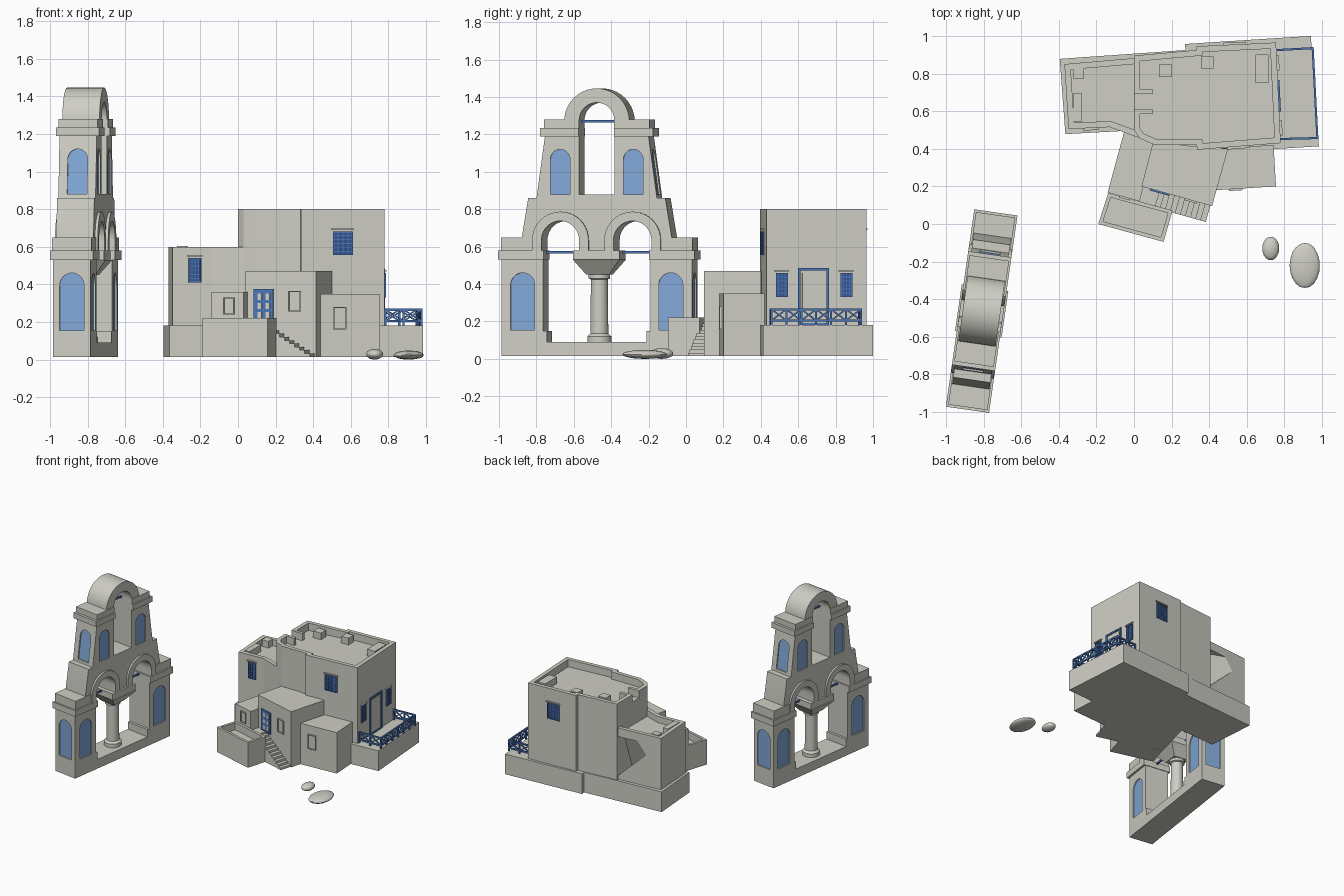
import bpy, bmesh, math, random
from mathutils import Matrix, Vector

if "Cube" in bpy.data.objects:
    bpy.data.objects.remove(bpy.data.objects["Cube"])
random.seed(4)


def material(name, rgb):
    m = bpy.data.materials.new(name)
    m.use_nodes = True
    m.diffuse_color = (*rgb, 1)
    m.node_tree.nodes["Principled BSDF"].inputs["Base Color"].default_value = (*rgb, 1)
    return m


WALL = material("whitewash", (0.62, 0.62, 0.56))
GLASS = material("pale blue", (0.22, 0.39, 0.68))
BLUE = material("painted blue", (0.07, 0.18, 0.48))
NAVY = material("dark blue", (0.03, 0.08, 0.24))


def finish(name, bm, mat, m=Matrix()):
    bmesh.ops.recalc_face_normals(bm, faces=bm.faces)
    mesh = bpy.data.meshes.new(name)
    bm.transform(m)
    bm.to_mesh(mesh)
    bm.free()
    mesh.materials.append(mat)
    ob = bpy.data.objects.new(name, mesh)
    bpy.context.collection.objects.link(ob)
    return ob


def prism(name, pts, lo, hi, mat=WALL, plane="xy", m=Matrix(), rim=0, drop=0):
    """Extrude a flat outline; rim and drop sink the top to leave a parapet."""
    place = {"xy": lambda a, b, h: (a, b, h), "yz": lambda a, b, h: (h, a, b),
             "xz": lambda a, b, h: (a, h, b)}[plane]
    bm = bmesh.new()
    low, top = ([bm.verts.new(place(a, b, h)) for a, b in pts] for h in (lo, hi))
    bm.faces.new(low)
    cap = bm.faces.new(top)
    for i in range(len(pts)):
        j = (i + 1) % len(pts)
        bm.faces.new((low[i], low[j], top[j], top[i]))
    bmesh.ops.recalc_face_normals(bm, faces=bm.faces)
    if rim:
        bmesh.ops.inset_region(bm, faces=[cap], thickness=rim, use_even_offset=True)
        new = bmesh.ops.extrude_face_region(bm, geom=[cap])["geom"]
        verts = [v for v in new if isinstance(v, bmesh.types.BMVert)]
        bmesh.ops.translate(bm, verts=verts, vec=(0, 0, -drop))
        if cap.is_valid:
            bmesh.ops.delete(bm, geom=[cap], context="FACES_ONLY")
    return finish(name, bm, mat, m)


def rect(a0, a1, b0, b1):
    return [(a0, b0), (a1, b0), (a1, b1), (a0, b1)]


def box(name, x0, x1, y0, y1, z0, z1, mat=WALL, m=Matrix()):
    return prism(name, rect(x0, x1, y0, y1), z0, z1, mat, m=m)


def arc(c, r, z, n=20):
    return [(c + r * math.cos(math.pi * i / n), z + r * math.sin(math.pi * i / n)) for i in range(n + 1)]


def arch(c, half, z0, spring):
    return [(c - half, z0), (c + half, z0)] + arc(c, half, spring)


def cut(ob, cutter):
    mod = ob.modifiers.new("cut", "BOOLEAN")
    mod.operation, mod.object, mod.solver = "DIFFERENCE", cutter, "EXACT"
    bpy.context.view_layer.objects.active = ob
    bpy.ops.object.modifier_apply(modifier=mod.name)
    bpy.data.objects.remove(cutter)


def beams(name, segs, w, mat, m=Matrix()):
    bm = bmesh.new()
    for p, q in segs:
        p, q = Vector(p), Vector(q)
        t = Matrix.Translation((p + q) / 2) @ (q - p).to_track_quat("Z", "Y").to_matrix().to_4x4()
        bmesh.ops.create_cube(bm, size=1, matrix=t @ Matrix.Diagonal((w, w, (q - p).length, 1)))
    return finish(name, bm, mat, m)


def lathe(name, x, y, rings, m):
    """Stack of (radius, z) rings about a vertical axis."""
    n = 24
    pts = [(x + math.cos(i * math.tau / n), y + math.sin(i * math.tau / n)) for i in range(n)]
    bm = bmesh.new()
    loops = [[bm.verts.new((x + (a - x) * r, y + (b - y) * r, z)) for a, b in pts] for r, z in rings]
    for s, t in zip(loops, loops[1:]):
        for i in range(n):
            bm.faces.new((s[i], s[(i + 1) % n], t[(i + 1) % n], t[i]))
    bm.faces.new(loops[0])
    bm.faces.new(loops[-1])
    return finish(name, bm, WALL, m)


# ---------- bell tower: local y runs along the facade, x through it ----------
T = Matrix.Translation((-0.81, -0.463, 0)) @ Matrix.Rotation(math.radians(-8.2), 4, "Z")


def face(x, y, deg, lean=0, z0=0):
    """Frame on a tower face: local -y points out of the wall."""
    shear = Matrix.Identity(4)
    shear[1][2], shear[1][3] = lean, -lean * z0
    return T @ Matrix.Translation((x, y, 0)) @ Matrix.Rotation(math.radians(deg), 4, "Z") @ shear


def niche(ob, frame, half, z0, spring):
    outline = arch(0, half, z0, spring)
    cut(ob, prism("cutter", outline, -0.03, 0.016, WALL, "xz", frame))
    prism("niche_pane", outline, 0.009, 0.018, GLASS, "xz", frame)


box("tower_base", -0.1, 0.1, -0.515, 0.515, 0.015, 0.09, m=T)
for s in (-1, 1):
    def span(a, b):
        return sorted((s * a, s * b))
    pier = box("pier", -0.1, 0.1, *span(0.29, 0.515), 0.09, 0.53, m=T)
    for f in (face(0.1, s * 0.4, 90), face(-0.1, s * 0.4, -90), face(0, s * 0.515, 90 + s * 90)):
        niche(pier, f, 0.065, 0.155, 0.395)
    box("pier_plinth", -0.1, 0.1, *span(0.27, 0.3), 0.09, 0.15, m=T)
    box("pier_cornice", -0.116, 0.116, *span(0.285, 0.53), 0.53, 0.58, m=T)
    box("pier_cap", -0.105, 0.105, *span(0.345, 0.517), 0.58, 0.65, m=T)
    c = s * 0.195
    band = [(c + 0.152, 0.58)] + arc(c, 0.152, 0.635) + [(c - 0.152, 0.58), (c - 0.102, 0.58)]
    band += arc(c, 0.102, 0.635)[::-1] + [(c + 0.102, 0.58)]
    prism("arch_band", band, -0.115, 0.115, WALL, "yz", T)
    beams("arch_tie", [((0, c - 0.11, 0.57), (0, c + 0.11, 0.57))], 0.012, BLUE, T)

middle = prism("middle_tier", [(-0.405, 0.58), (0.405, 0.58), (0.405, 0.65), (0.37, 0.86), (-0.37, 0.86),
                               (-0.405, 0.65)], -0.1, 0.1, WALL, "yz", T)
for s in (-1, 1):
    cut(middle, prism("cutter", arch(s * 0.195, 0.104, 0.5, 0.635), -0.2, 0.2, WALL, "yz", T))

upper = prism("upper_tier", [(-0.325, 0.86), (0.325, 0.86), (0.28, 1.19), (-0.28, 1.19)], -0.1, 0.1, WALL, "yz", T)
top_parts = [upper,
             box("upper_cornice", -0.116, 0.116, -0.305, 0.305, 1.19, 1.235, m=T),
             box("upper_cap", -0.106, 0.106, -0.285, 0.285, 1.235, 1.28, m=T),
             prism("crown_arch", arc(0, 0.176, 1.27), -0.1, 0.1, WALL, "yz", T)]
for part in top_parts:
    cut(part, prism("cutter", arch(0, 0.095, 0.88, 1.275), -0.2, 0.2, WALL, "yz", T))
for s in (-1, 1):
    for f in (face(0.1, s * 0.197, 90), face(-0.1, s * 0.197, -90), face(0, s * 0.322, 90 + s * 90, 0.136, 0.88)):
        niche(upper, f, 0.053, 0.88, 1.067)
beams("crown_tie", [((0, -0.1, 1.27), (0, 0.1, 1.27))], 0.012, BLUE, T)

lathe("column", 0, 0, [(0.065, 0.09), (0.065, 0.12), (0.048, 0.135), (0.046, 0.425), (0.058, 0.43),
                       (0.058, 0.46)], T)
flare = bmesh.new()
bmesh.ops.create_cone(flare, cap_ends=True, segments=4, radius1=0.062 * 2 ** 0.5, radius2=0.125 * 2 ** 0.5, depth=0.08,
                      matrix=Matrix.Translation((0, 0, 0.49)) @ Matrix.Rotation(math.pi / 4, 4, "Z"))
finish("capital_flare", flare, WALL, T)
box("capital_block", -0.116, 0.116, -0.125, 0.125, 0.53, 0.58, m=T)

# ---------- house masses ----------
G = 0.015
prism("platform", [(-0.395, 0.878), (-0.365, 0.478), (-0.05, 0.495), (0.1, 0.36), (0.983, 0.413), (0.94, 1.0),
                   (0.27, 0.957), (0.275, 0.925)], G, 0.18)
tall = prism("tall_block", [(0.78, 0.43), (0.335, 0.395), (0.333, 0.42), (0.11, 0.42), (0.03, 0.455), (0, 0.5),
                            (0, 0.895), (0.333, 0.925), (0.333, 0.945), (0.755, 0.965)],
             0.18, 0.8, rim=0.032, drop=0.06)
low = prism("low_block", [(-0.37, 0.85), (-0.348, 0.505), (-0.13, 0.515), (0.035, 0.455), (0.035, 0.885)],
            0.18, 0.6, rim=0.032, drop=0.05)
cut(tall, box("cutter", -0.05, 0.045, 0.61, 0.69, 0.741, 0.9))
hollow = bmesh.new()
for co in ((-0.34, 0.93, 0.53), (0.02, 0.95, 0.53), (0.02, 0.95, 0.19), (0.02, 0.68, 0.19), (0.02, 0.8, 0.53)):
    hollow.verts.new(co)
bmesh.ops.convex_hull(hollow, input=hollow.verts)
cut(low, finish("cutter", hollow, WALL))
for y in (0.585, 0.69):
    box("roof_passage_wall", 0.02, 0.1, y, y + 0.025, 0.735, 0.799)
for x, y, w, d, z in ((0.168, 0.815, 0.07, 0.065, 0.74), (0.39, 0.858, 0.065, 0.065, 0.74), (0.68, 0.825, 0.07, 0.15, 0.74),
                      (-0.295, 0.8, 0.06, 0.055, 0.55), (-0.3, 0.62, 0.045, 0.15, 0.55)):
    box("roof_vent", x - w / 2, x + w / 2, y - d / 2, y + d / 2, z - 0.01, z + 0.055)
prism("entry_block", [(0.04, 0.2), (0.415, 0.095), (0.5, 0.4), (0.1, 0.43)], G, 0.47)
prism("side_block", [(-0.05, 0.5), (-0.14, 0.168), (0.03, 0.12), (0.05, 0.2), (0.13, 0.45)], G, 0.36)
prism("right_block", [(0.435, 0.18), (0.755, 0.2), (0.742, 0.42), (0.42, 0.4)], G, 0.35)
prism("front_terrace", [(-0.137, 0.165), (-0.19, 0), (0.157, -0.095), (0.205, 0.072)], G, 0.22, rim=0.02, drop=0.06)


# ---------- openings, each set in a frame on its wall ----------
def on_wall(p, q, t):
    p, q = Vector(p), Vector(q)
    d = q - p
    return Matrix.Translation((*(p + d * t), 0)) @ Matrix.Rotation(math.atan2(d.y, d.x), 4, "Z")


def surround(name, f, half, z0, z1, w, mat):
    for a0, a1, b0, b1 in ((-half, -half + w, z0, z1), (half - w, half, z0, z1), (-half, half, z1 - w, z1),
                           (-half, half, z0, z0 + w)):
        prism(name, rect(a0, a1, b0, b1), -0.009, 0.002, mat, "xz", f)


def lattice(f, half, z0, z1):
    prism("lattice_panel", rect(-half, half, z0, z1), -0.004, 0.002, NAVY, "xz", f)
    surround("lattice_frame", f, half, z0, z1, 0.007, BLUE)
    segs = []
    for i in range(1, 4):
        x = -half + half * i / 2
        segs.append(((x, -0.005, z0), (x, -0.005, z1)))
    for i in range(1, 6):
        z = z0 + (z1 - z0) * i / 6
        segs.append(((-half, -0.005, z), (half, -0.005, z)))
    beams("lattice_bars", segs, 0.005, BLUE, f)
    prism("lintel", rect(-half - 0.01, half + 0.005, z1 + 0.008, z1 + 0.016), -0.012, 0.002, WALL, "xz", f)


EAST = ((0.78, 0.43), (0.755, 0.965))
ENTRY = ((0.04, 0.2), (0.415, 0.095))
lattice(on_wall((0.335, 0.395), (0.78, 0.43), 0.5), 0.053, 0.555, 0.68)
lattice(on_wall((-0.348, 0.505), (-0.13, 0.515), 0.55), 0.034, 0.41, 0.54)
lattice(on_wall((0.755, 0.965), (0.333, 0.945), 0.53), 0.053, 0.555, 0.68)
for t in (0.155, 0.8):
    lattice(on_wall(*EAST, t), 0.032, 0.33, 0.46)
door = on_wall(*EAST, 0.47)
surround("east_door_frame", door, 0.083, 0.18, 0.485, 0.013, BLUE)
prism("east_door_panel", rect(-0.06, 0.06, 0.18, 0.46), -0.005, 0.002, WALL, "xz", door)
entry = on_wall(*ENTRY, 0.26)
surround("entry_door_frame", entry, 0.054, 0.2, 0.375, 0.01, BLUE)
prism("entry_door", rect(-0.044, 0.044, 0.2, 0.37), -0.005, 0.002, BLUE, "xz", entry)
for x in (-0.022, 0.022):
    for z in (0.235, 0.285, 0.335):
        prism("entry_door_panel", rect(x - 0.012, x + 0.012, z - 0.017, z + 0.017), -0.007, 0, WALL, "xz", entry)
for f, h, z0, z1 in ((on_wall(*ENTRY, 0.7), 0.035, 0.255, 0.365),
                     (on_wall((-0.14, 0.168), (0.03, 0.12), 0.54), 0.03, 0.24, 0.33),
                     (on_wall((0.435, 0.18), (0.755, 0.2), 0.33), 0.035, 0.16, 0.28)):
    surround("shutter_frame", f, h, z0, z1, 0.006, WALL)

# ---------- stairs along the entry wall ----------
F = on_wall(*ENTRY, 0)
box("landing", -0.02, 0.1, -0.09, 0.01, G, 0.205, m=F)
for i in range(10):
    x = 0.1 + i * 0.028
    box("stair", x, x + 0.028, -0.09, 0.01, G, 0.19 - i * 0.0175, m=F)

# ---------- balcony railing ----------
corners = [Vector(c) for c in ((0.785, 0.452, 0), (0.975, 0.457, 0), (0.95, 0.935, 0), (0.765, 0.925, 0))]
up = Vector((0, 0, 1))
rails, braces = [], []
for p, q, n in zip(corners, corners[1:], (2, 6, 2)):
    rails += [(p + up * h, q + up * h) for h in (0.205, 0.265)]
    for i in range(n):
        a, b = p.lerp(q, i / n), p.lerp(q, (i + 1) / n)
        rails += [(a + up * 0.18, a + up * 0.27), (b + up * 0.18, b + up * 0.27)]
        braces += [(a + up * 0.205, b + up * 0.265), (a + up * 0.265, b + up * 0.205)]
beams("railing", rails, 0.011, BLUE)
beams("railing_braces", braces, 0.008, BLUE)

# ---------- boulders ----------
for x, y, w, d, h in ((0.727, -0.13, 0.09, 0.125, 0.057), (0.908, -0.22, 0.16, 0.24, 0.048)):
    bm = bmesh.new()
    bmesh.ops.create_icosphere(bm, subdivisions=3, radius=0.5)
    for v in bm.verts:
        v.co *= 1 + random.uniform(-0.015, 0.015)
    finish("boulder", bm, WALL, Matrix.Translation((x, y, h / 2)) @ Matrix.Diagonal((w, d, h, 1)))

# smooth the round parts, keeping hard edges
bpy.ops.object.select_all(action="DESELECT")
for ob in bpy.context.collection.objects:
    if ob.name.startswith(("column", "arch_band", "crown_arch", "upper_tier", "middle_tier", "boulder")):
        ob.select_set(True)
        bpy.context.view_layer.objects.active = ob
bpy.ops.object.shade_smooth_by_angle(angle=math.radians(30))
